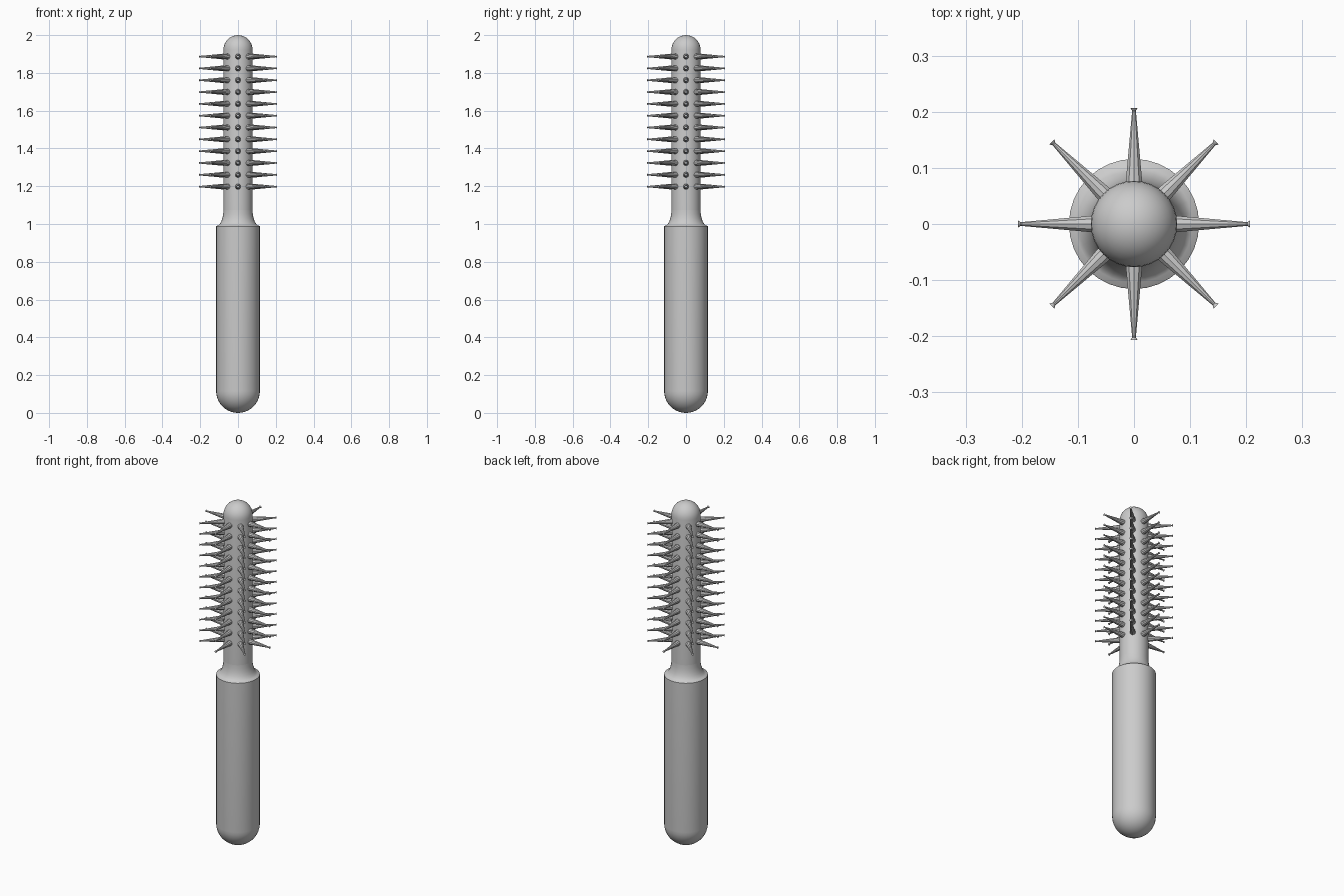
import bpy, bmesh, math
from mathutils import Matrix

cube = bpy.data.objects.get("Cube")
if cube:
    bpy.data.objects.remove(cube, do_unlink=True)

grey = bpy.data.materials.new("light grey")
grey.use_nodes = True
grey.diffuse_color = (0.6, 0.6, 0.6, 1)
grey.node_tree.nodes["Principled BSDF"].inputs["Base Color"].default_value = (0.6, 0.6, 0.6, 1)


def lathe(bm, profile, sides, matrix=Matrix()):
    """Spin (radius, height) points around z; a zero radius makes a pole."""
    rings = []
    for r, z in profile:
        count = sides if r > 1e-5 else 1
        rings.append([bm.verts.new(matrix @ Matrix.Rotation(math.tau * i / sides, 4, 'Z')
                                   @ Matrix.Translation((r, 0, z)).translation)
                      for i in range(count)])
    for a, b in zip(rings, rings[1:]):
        for i in range(sides):
            j = (i + 1) % sides
            face = [a[i % len(a)], a[j % len(a)], b[j % len(b)], b[i % len(b)]]
            bm.faces.new(list(dict.fromkeys(face)))


def finish(name, bm):
    bmesh.ops.recalc_face_normals(bm, faces=bm.faces[:])
    mesh = bpy.data.meshes.new(name)
    bm.to_mesh(mesh)
    bm.free()
    mesh.materials.append(grey)
    ob = bpy.data.objects.new(name, mesh)
    bpy.context.collection.objects.link(ob)
    bpy.ops.object.select_all(action='DESELECT')
    ob.select_set(True)
    bpy.context.view_layer.objects.active = ob
    bpy.ops.object.shade_smooth_by_angle(angle=math.radians(35))


def arc(cx, cz, r, start, end, steps):
    angles = [math.radians(start + (end - start) * i / steps) for i in range(steps + 1)]
    return [(max(0, cx + r * math.cos(a)), cz + r * math.sin(a)) for a in angles]


HANDLE_R, HEAD_R = 0.116, 0.077

# Handle: round butt, straight grip and a concave shoulder up to the neck
bm = bmesh.new()
lathe(bm, arc(0, HANDLE_R, HANDLE_R, -90, 0, 10) + [(HANDLE_R, 0.988)]
      + [(HEAD_R + 0.037 * (1 - math.sin(t)), 0.99 + 0.085 * (1 - math.cos(t)))
         for t in [math.radians(15 * i) for i in range(7)]], 32)
finish("handle", bm)

# Head: cylindrical barrel with a domed tip
bm = bmesh.new()
lathe(bm, [(HEAD_R, 1.075)] + arc(0, 2 - HEAD_R, HEAD_R, 0, 90, 8), 32)
finish("head_barrel", bm)

# Bristles: twelve rings of eight tapered pins with small flared ends
bm = bmesh.new()
pin = [(0.0155, 0.07), (0.0145, 0.085), (0.0035, 0.202), (0.007, 0.207), (0, 0.207)]
for row in range(12):
    for k in range(8):
        place = (Matrix.Translation((0, 0, 1.198 + row * 0.0626))
                 @ Matrix.Rotation(k * math.tau / 8, 4, 'Z')
                 @ Matrix.Rotation(math.pi / 2, 4, 'Y'))
        lathe(bm, pin, 10, place)
finish("bristles", bm)
